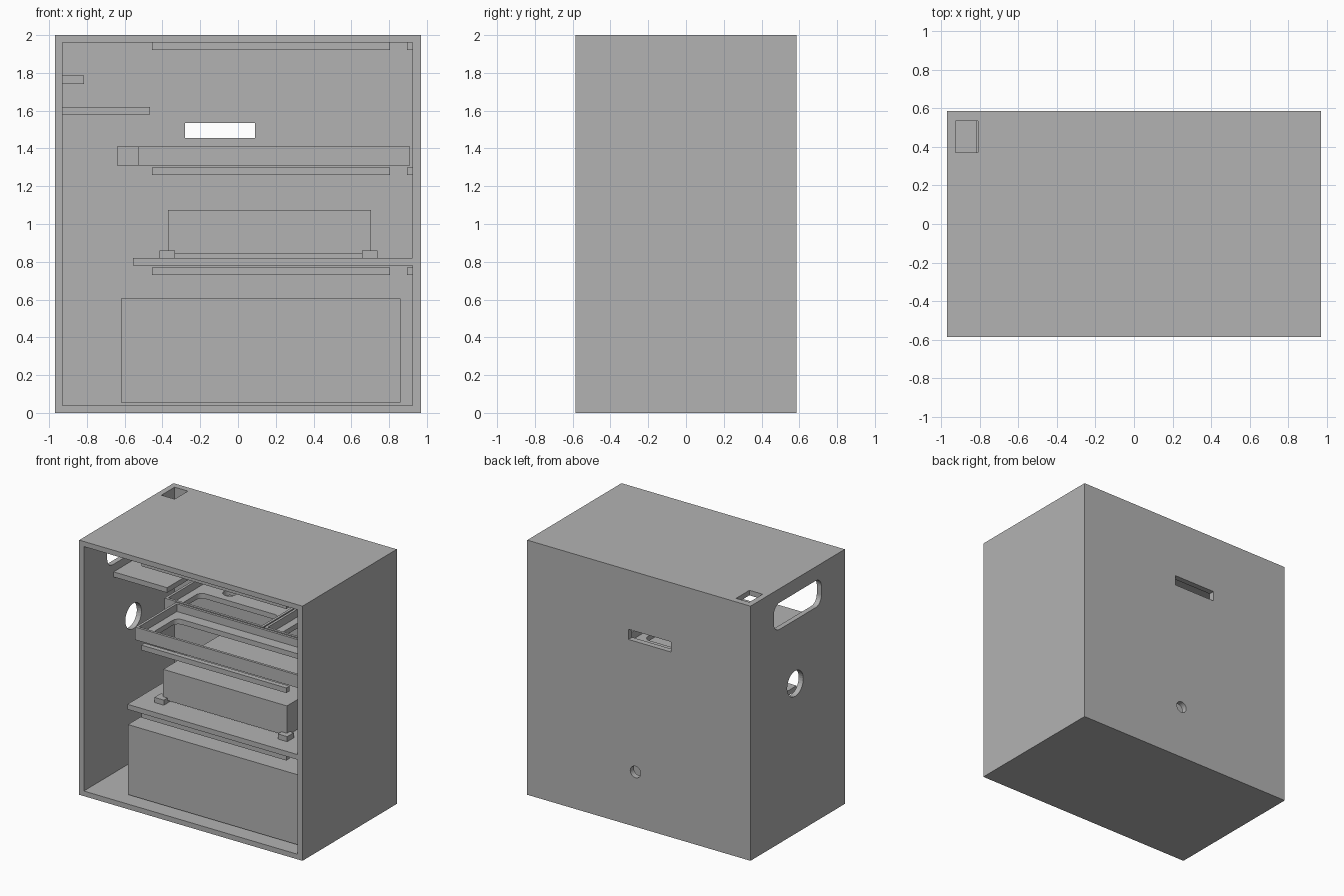
import bpy, bmesh, math
from mathutils import Matrix, Vector

if "Cube" in bpy.data.objects:
    bpy.data.objects.remove(bpy.data.objects["Cube"], do_unlink=True)

grey = bpy.data.materials.new("plain grey")
grey.use_nodes = True
grey.diffuse_color = (0.45, 0.45, 0.45, 1)
grey.node_tree.nodes["Principled BSDF"].inputs["Base Color"].default_value = grey.diffuse_color


def finish(name, bm):
    bmesh.ops.recalc_face_normals(bm, faces=bm.faces)
    mesh = bpy.data.meshes.new(name)
    bm.to_mesh(mesh)
    bm.free()
    mesh.materials.append(grey)
    obj = bpy.data.objects.new(name, mesh)
    bpy.context.collection.objects.link(obj)
    return obj


def box(name, x, y, z):
    """Box from (low, high) ranges."""
    bm = bmesh.new()
    bmesh.ops.create_cube(bm, size=1)
    for v in bm.verts:
        v.co = [r[0] + (c + 0.5) * (r[1] - r[0]) for c, r in zip(v.co, (x, y, z))]
    return finish(name, bm)


def prism(name, width, height, radius, depth, center, axis="Z", steps=8):
    """Rounded rectangle (or disc) extruded along an axis."""
    bm = bmesh.new()
    verts = []
    for k, (sx, sy) in enumerate([(1, 1), (-1, 1), (-1, -1), (1, -1)]):
        for i in range(steps + 1):
            a = (k + i / steps) * math.pi / 2
            verts.append(bm.verts.new((sx * (width / 2 - radius) + radius * math.cos(a),
                                       sy * (height / 2 - radius) + radius * math.sin(a),
                                       -depth / 2)))
    face = bm.faces.new(verts)
    extruded = bmesh.ops.extrude_face_region(bm, geom=[face])["geom"]
    bmesh.ops.translate(bm, vec=(0, 0, depth),
                        verts=[g for g in extruded if isinstance(g, bmesh.types.BMVert)])
    bmesh.ops.remove_doubles(bm, verts=bm.verts, dist=0.0001)
    turn = {"Z": Matrix.Identity(4),
            "Y": Matrix.Rotation(math.pi / 2, 4, "X"),
            "X": Matrix(((0, 0, 1, 0), (1, 0, 0, 0), (0, 1, 0, 0), (0, 0, 0, 1)))}[axis]
    bm.transform(Matrix.Translation(Vector(center)) @ turn)
    return finish(name, bm)


def carve(obj, cutters):
    """Subtract the cutters and bake the result."""
    for c in cutters:
        mod = obj.modifiers.new("cut", "BOOLEAN")
        mod.operation, mod.solver, mod.object = "DIFFERENCE", "EXACT", c
    bpy.context.view_layer.update()
    graph = bpy.context.evaluated_depsgraph_get()
    mesh = bpy.data.meshes.new_from_object(obj.evaluated_get(graph))
    obj.modifiers.clear()
    obj.data = mesh
    for c in cutters:
        bpy.data.objects.remove(c, do_unlink=True)
    return obj


# Cabinet shell, open at the front, with its openings
BACK = 0.54
LEFT, RIGHT = -0.93, 0.925
shell = box("cabinet_shell", (-0.97, 0.97), (-0.585, 0.585), (0, 2))
carve(shell, [
    box("inside", (LEFT, RIGHT), (-0.7, BACK), (0.04, 1.96)),
    box("back_slot", (-0.28, 0.09), (0.5, 0.7), (1.455, 1.535)),
    box("top_opening", (-0.925, -0.81), (0.37, 0.535), (1.9, 2.1)),
    prism("cable_hole", 0.09, 0.09, 0.045, 0.2, (0.03, 0.57, 0.43), "Y"),
    prism("side_hole", 0.2, 0.2, 0.1, 0.2, (-0.95, 0.03, 1.18), "X"),
    prism("side_window", 0.59, 0.21, 0.07, 0.2, (-0.95, 0, 1.785), "X"),
])

# Fixed shelves
box("small_plate", (LEFT, -0.815), (0.37, BACK), (1.74, 1.785))
box("upper_side_shelf", (LEFT, -0.465), (-0.215, BACK), (1.58, 1.62))
box("middle_shelf", (-0.555, RIGHT), (-0.58, BACK), (0.78, 0.82))

# Strips beneath the top, the trays and the shelf
for level, z in (("top", 1.92), ("tray", 1.26), ("shelf", 0.73)):
    box(level + "_front_strip", (-0.455, 0.805), (-0.55, -0.51), (z, z + 0.04))
    box(level + "_side_strip", (0.895, RIGHT), (-0.45, 0.45), (z, z + 0.04))

# Upper appliance on four corner feet
box("upper_appliance", (-0.37, 0.705), (-0.4, 0.4), (0.84, 1.075))
for side, x in (("right", -0.415), ("left", 0.657)):
    for end, y in (("front", -0.445), ("back", 0.362)):
        box(f"{end}_{side}_foot", (x, x + 0.082), (y, y + 0.083), (0.82, 0.86))

# Lower storage box
box("lower_box", (-0.62, 0.86), (-0.48, 0.45), (0.055, 0.605))


def tray(name, x, y, hole_y, extra=()):
    """Open tray with a rounded opening through its floor."""
    wall, margin = 0.02, 0.08
    obj = box(name, x, y, (1.31, 1.41))
    hx = (x[0] + margin, x[1] - margin)
    return carve(obj, [
        box("hollow", (x[0] + wall, x[1] - wall), (y[0] + wall, y[1] - wall), (1.35, 1.5)),
        prism("floor_opening", hx[1] - hx[0], hole_y[1] - hole_y[0], 0.05, 0.4,
              ((hx[0] + hx[1]) / 2, sum(hole_y) / 2, 1.33)),
        *extra])


# Front tray and two back trays
tray("front_tray", (-0.53, 0.91), (-0.52, -0.01), (-0.42, -0.12))
tray("back_right_tray", (-0.64, 0.215), (0, 0.53), (0.09, 0.33),
     [prism("finger_hole", 0.1, 0.1, 0.05, 0.4, (-0.38, 0.44, 1.33))])
tray("back_left_tray", (0.225, 0.905), (0, 0.53), (0.09, 0.33))
